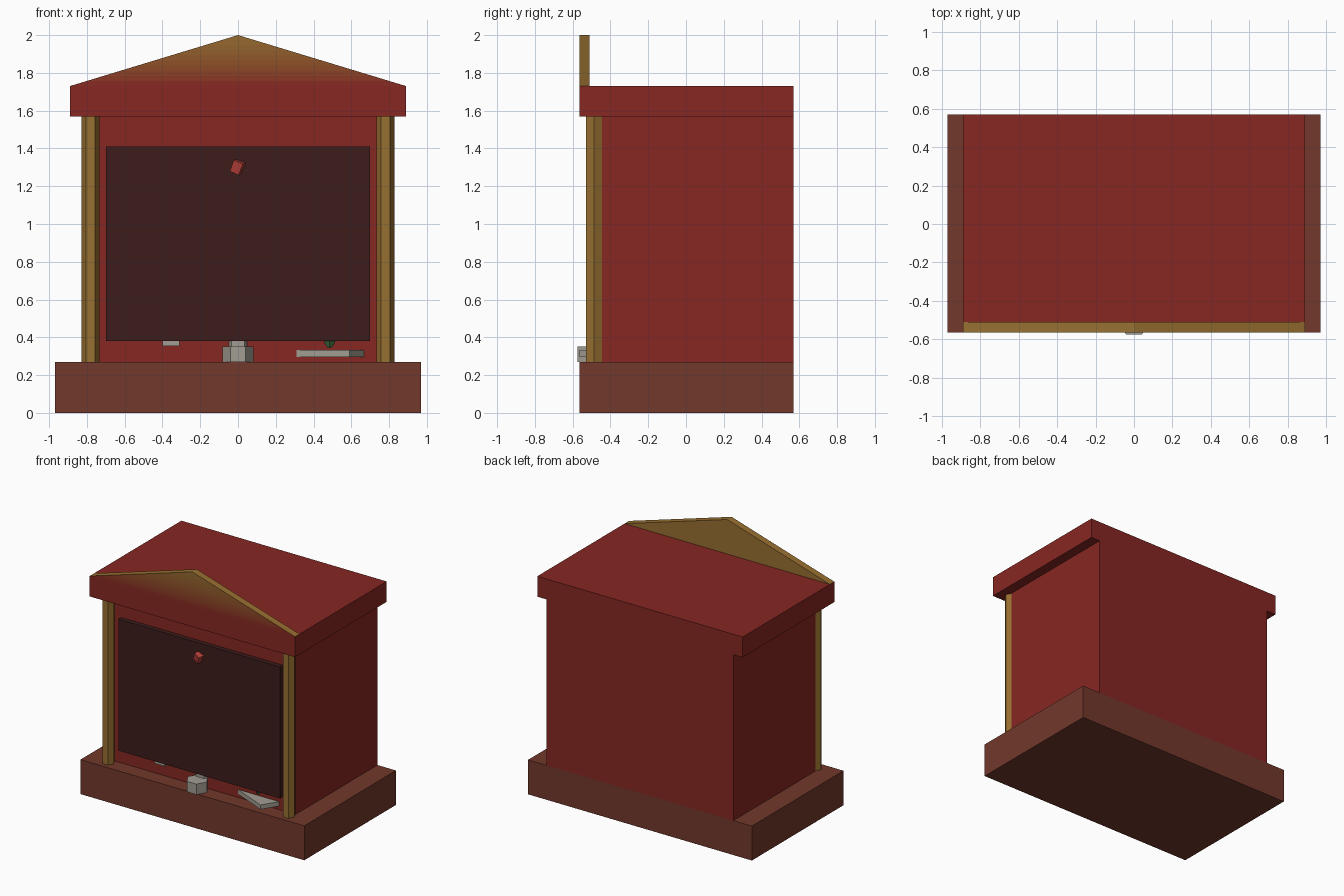
import bpy, bmesh
from math import cos, sin, pi
from mathutils import Vector, Euler

if "Cube" in bpy.data.objects:
    bpy.data.objects.remove(bpy.data.objects["Cube"])

mats = {}
def material(name, rgb):
    if name not in mats:
        m = bpy.data.materials.new(name)
        m.diffuse_color = (*rgb, 1)
        m.use_nodes = True
        m.node_tree.nodes["Principled BSDF"].inputs["Base Color"].default_value = m.diffuse_color
        mats[name] = m
    return mats[name]

RED_RGB, GOLD_RGB = (0.24, 0.02, 0.016), (0.31, 0.16, 0.03)
RED = material("red_paint", RED_RGB)
GOLD = material("gold", GOLD_RGB)
BROWN = material("brown_wood", (0.17, 0.04, 0.025))
DARK = material("dark_panel", (0.045, 0.012, 0.011))
STONE = material("stone", (0.36, 0.34, 0.29))
GREEN = material("green", (0.04, 0.15, 0.05))
GEM = material("bright_red", (0.45, 0.05, 0.04))

def finish(name, bm, mat):
    bmesh.ops.recalc_face_normals(bm, faces=bm.faces)
    me = bpy.data.meshes.new(name)
    bm.to_mesh(me)
    bm.free()
    ob = bpy.data.objects.new(name, me)
    bpy.context.collection.objects.link(ob)
    me.materials.append(mat)
    return ob

def prism(name, pts, z0, z1, mat):
    """Extrude an xy outline from z0 up to z1."""
    bm = bmesh.new()
    face = bm.faces.new([bm.verts.new((x, y, z0)) for x, y in pts])
    new = bmesh.ops.extrude_face_region(bm, geom=[face])["geom"]
    bmesh.ops.translate(bm, vec=(0, 0, z1 - z0),
                        verts=[v for v in new if isinstance(v, bmesh.types.BMVert)])
    return finish(name, bm, mat)

def box(name, x0, x1, y0, y1, z0, z1, mat):
    return prism(name, [(x0, y0), (x1, y0), (x1, y1), (x0, y1)], z0, z1, mat)

def hexagon(cx, cy, r):
    return [(cx + r * cos(i * pi / 3), cy + r * sin(i * pi / 3)) for i in range(6)]

# main cabinet
box("base", -0.97, 0.97, -0.565, 0.57, 0, 0.27, BROWN)
box("cabinet_body", -0.81, 0.81, -0.444, 0.57, 0.27, 1.57, RED)
box("roof_slab", -0.89, 0.89, -0.565, 0.57, 1.57, 1.73, RED)
box("front_panel", -0.70, 0.70, -0.48, -0.44, 0.38, 1.41, DARK)

# six-sided pillars
for side, s in (("left", -1), ("right", 1)):
    prism(side + "_pillar", hexagon(s * 0.782, -0.487, 0.0476), 0.27, 1.57, GOLD)

# pediment, front face banded from red to gold
bm = bmesh.new()
face = bm.faces.new([bm.verts.new((x, -0.565, z))
                     for x, z in ((-0.89, 1.73), (0.89, 1.73), (0, 2.0))])
new = bmesh.ops.extrude_face_region(bm, geom=[face])["geom"]
bmesh.ops.translate(bm, vec=(0, 0.055, 0),
                    verts=[v for v in new if isinstance(v, bmesh.types.BMVert)])
BANDS = 10
for i in range(1, BANDS):
    bmesh.ops.bisect_plane(bm, geom=bm.verts[:] + bm.edges[:] + bm.faces[:],
                           plane_co=(0, 0, 1.73 + 0.27 * i / BANDS), plane_no=(0, 0, 1))
ped = finish("pediment", bm, GOLD)
for i in range(BANDS):
    t = (i + 0.4) / BANDS
    ped.data.materials.append(material(
        f"blend_{i}", [a + (b - a) * t for a, b in zip(RED_RGB, GOLD_RGB)]))
for p in ped.data.polygons:
    if p.normal.y < -0.5:
        p.material_index = 1 + min(BANDS - 1, int((p.center.z - 1.73) / 0.27 * BANDS))

# offerings in front of and below the panel
prism("offering_cup", hexagon(0, -0.504, 0.082), 0.27, 0.352, STONE)
prism("centre_stand", hexagon(0, -0.41, 0.068), 0.27, 0.40, STONE)
prism("offering_tray", [(0.30, -0.44), (0.59, -0.565), (0.67, -0.44), (0.38, -0.32)],
      0.297, 0.332, STONE)
box("small_dish", -0.40, -0.31, -0.465, -0.40, 0.355, 0.40, STONE)

# green bud under the panel
bm = bmesh.new()
bmesh.ops.create_cone(bm, cap_ends=True, segments=6, radius1=0.02, radius2=0.045, depth=0.06)
bmesh.ops.translate(bm, vec=(0.485, -0.43, 0.377), verts=bm.verts)
finish("green_bud", bm, GREEN)

# faceted ornament on the panel
bm = bmesh.new()
bmesh.ops.create_cone(bm, cap_ends=True, segments=4, radius1=0.038, radius2=0.038, depth=0.065)
for v in bm.verts:
    v.co = Euler((0.4, 0.2, 0.5)).to_matrix() @ v.co + Vector((0, -0.483, 1.302))
finish("panel_ornament", bm, GEM)
